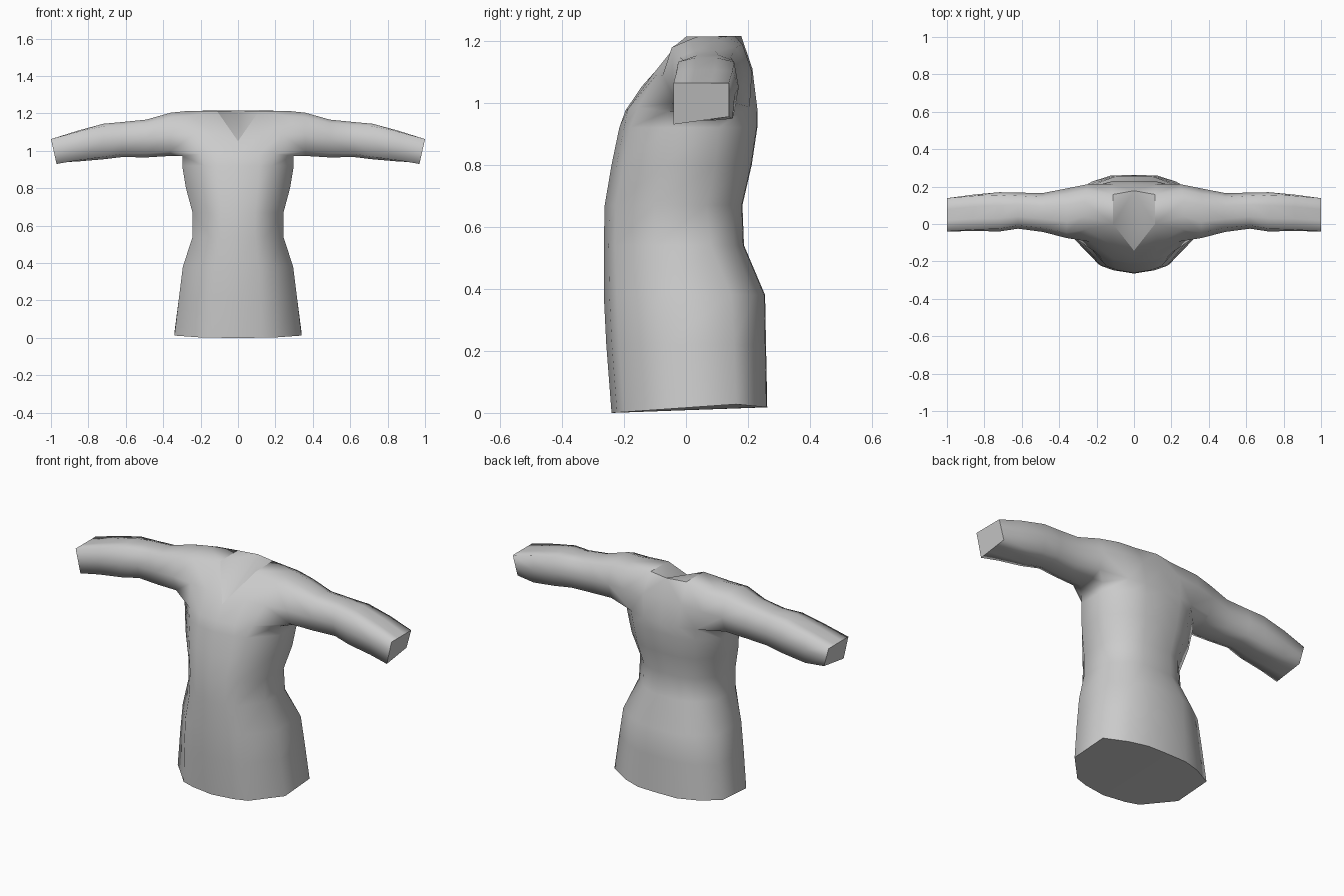
import bpy, bmesh

if "Cube" in bpy.data.objects:
    bpy.data.objects.remove(bpy.data.objects["Cube"])

cloth = bpy.data.materials.new("grey_cloth")
cloth.diffuse_color = (0.6, 0.6, 0.6, 1)
cloth.use_nodes = True
cloth.node_tree.nodes["Principled BSDF"].inputs["Base Color"].default_value = cloth.diffuse_color

bm = bmesh.new()
caps = []


def vert(x, y, z):
    return bm.verts.new((x, y, z))


def face(*vs):
    return bm.faces.new(vs)


# Torso rows: (height, half width, front y, back y, depth share of the rear side corner)
TORSO = [(0.0, .34, -.24, .262, .80), (.22, .315, -.257, .258, .80), (.38, .295, -.265, .255, .79),
         (.54, .243, -.265, .187, .76), (.67, .243, -.262, .182, .74), (.80, .278, -.24, .212, .74),
         (.92, .298, -.215, .23, .72)]

rows = []
for z, w, f, b, rear in TORSO:
    # Half outline from front centre to back centre: (share of width, share of depth)
    half = [(0, 0), (.38, .035), (.60, .08), (1, .36), (1, rear), (.66, .93), (.36, .995), (0, 1)]
    row = []
    for x, t in half:
        hem_tilt = .035 * min(t, .8) - .05 * max(t - .8, 0) if z == 0 else 0
        row.append(vert(x * w, f + t * (b - f), z + hem_tilt))
    rows.append(row)

# Armpit row
rows.append([vert(*p) for p in [(0, -.195, .975), (.11, -.187, .98), (.20, -.155, .985), (.298, -.06, .972),
                                (.298, .11, .972), (.205, .205, .985), (.11, .23, .98), (0, .23, .975)]])
for lo, hi in zip(rows, rows[1:]):
    for j in range(7):
        face(lo[j], lo[j + 1], hi[j + 1], hi[j])
caps.append(face(*reversed(rows[0])))
arm = rows[-1]

# Neck opening corners
neck_tip = vert(0, -.143, 1.052)
neck_front = vert(.112, 0, 1.213)
neck_rear = vert(.112, .158, 1.215)
neck_back = vert(0, .178, 1.215)

# Chest, upper back and shoulders
chest1, chest2 = vert(.125, -.108, 1.09), vert(.235, -.095, 1.09)
back5, back6, back7 = vert(.245, .213, 1.10), vert(.12, .214, 1.11), vert(0, .214, 1.11)
top2, top3 = vert(.255, -.03, 1.188), vert(.265, .04, 1.214)
top4, top5 = vert(.265, .12, 1.214), vert(.255, .182, 1.188)
face(arm[0], arm[1], chest1, neck_tip)
face(neck_tip, chest1, neck_front)
face(arm[1], arm[2], chest2, chest1)
face(chest1, chest2, top2, neck_front)
face(neck_front, top2, top3)
face(neck_front, top3, top4, neck_rear)
face(neck_rear, top4, top5)
face(arm[5], arm[6], back6, back5)
face(back5, back6, neck_rear, top5)
face(arm[6], arm[7], back7, back6)
face(back6, back7, neck_back, neck_rear)

# Sloping neck floor
caps.append(face(neck_tip, neck_front, neck_back))
caps.append(face(neck_front, neck_rear, neck_back))

# Sleeve: (x, bottom z, top z, front y, back y, corner rounding)
SLEEVE = [(.36, .973, 1.204, -.075, .19, .22), (.49, .965, 1.167, -.042, .165, .2),
          (.62, .967, 1.154, -.025, .168, .18), (.72, .955, 1.145, -.04, .170, .14),
          (.86, .943, 1.107, -.037, .157, .07), (1.0, .93, 1.063, -.04, .138, 0)]
SECTION = [(-1, -1), (-.33, -1), (.33, -1), (1, -1), (1, 0),
           (1, 1), (.33, 1), (-.33, 1), (-1, 1), (-1, 0)]
ring = [arm[2], arm[3], arm[4], arm[5], back5, top5, top4, top3, top2, chest2]
for x, z0, z1, y0, y1, c in SLEEVE:
    new = []
    cuff = x == 1.0
    for u, v in SECTION:
        s = 1 - c if abs(u) == 1 and v else 1
        lean = .03 * (1 - v) / 2 if cuff else 0
        lift = .025 * (1 + u) / 2 * (1 - v) / 2 if cuff else 0
        new.append(vert(x - lean, (y0 + y1) / 2 + u * s * (y1 - y0) / 2,
                        (z0 + z1) / 2 + v * s * (z1 - z0) / 2 + lift))
    for j in range(10):
        k = (j + 1) % 10
        face(ring[j], ring[k], new[k], new[j])
    ring = new
caps.append(face(*ring))

# Smooth cloth with crisp hem, cuffs and neckline
bmesh.ops.recalc_face_normals(bm, faces=bm.faces)
for f in bm.faces:
    f.smooth = True
for f in caps:
    for e in f.edges:
        if len(e.link_faces) == 2 and not all(g in caps for g in e.link_faces):
            e.smooth = False

me = bpy.data.meshes.new("shirt")
bm.to_mesh(me)
bm.free()
me.materials.append(cloth)
shirt = bpy.data.objects.new("shirt", me)
bpy.context.collection.objects.link(shirt)
mirror = shirt.modifiers.new("mirror", 'MIRROR')
mirror.merge_threshold = .0005
